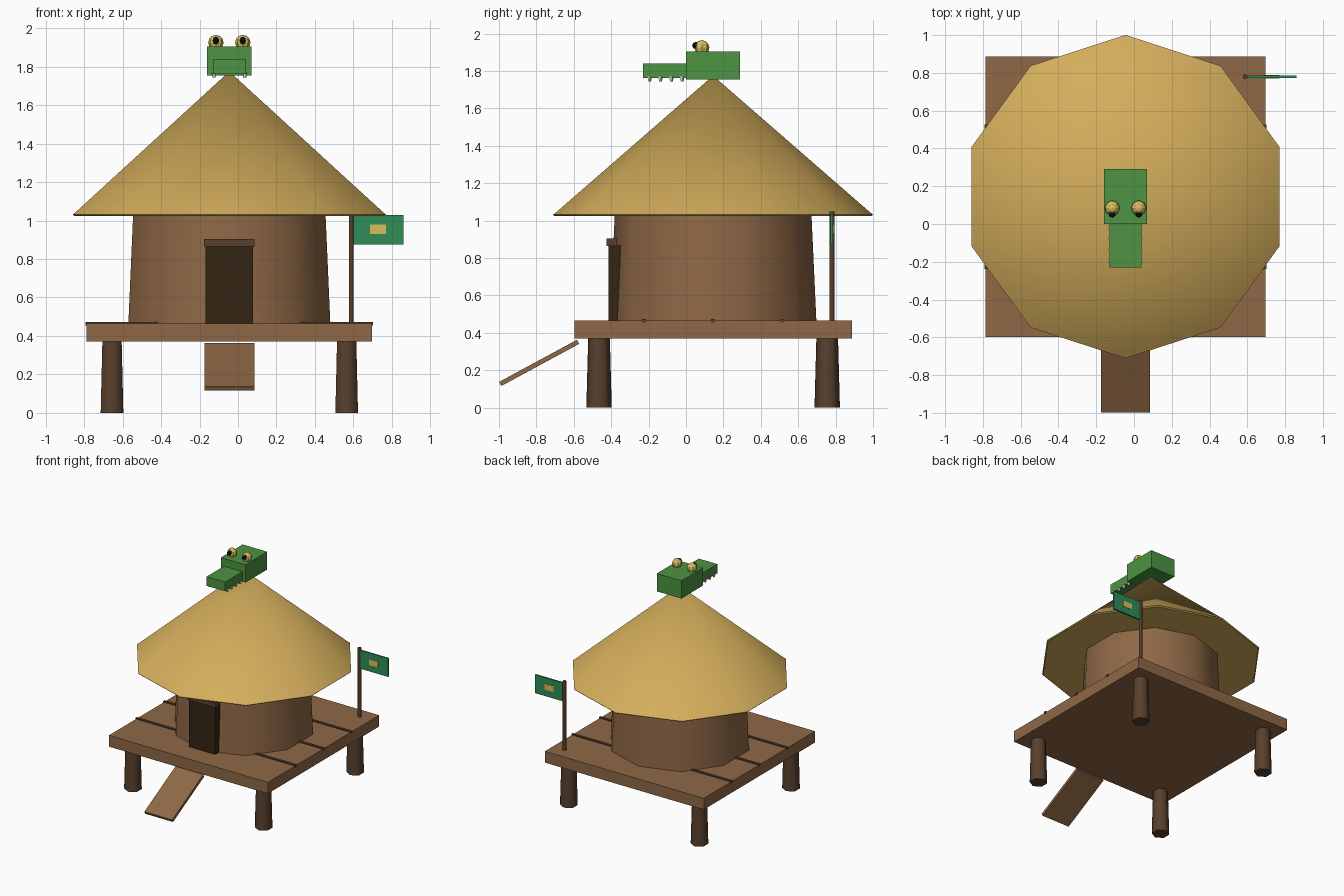
import bpy, bmesh, math
from mathutils import Matrix, Vector

if "Cube" in bpy.data.objects:
    bpy.data.objects.remove(bpy.data.objects["Cube"], do_unlink=True)

CX, CY = -0.045, 0.145   # hut axis
DECK = 0.465             # deck top height


def material(name, r, g, b):
    linear = [((c / 255 + 0.055) / 1.055) ** 2.4 for c in (r, g, b)] + [1]
    m = bpy.data.materials.new(name)
    m.use_nodes = True
    m.diffuse_color = linear
    m.node_tree.nodes["Principled BSDF"].inputs["Base Color"].default_value = linear
    return m


wood = material("wood", 143, 104, 70)
dark_wood = material("dark wood", 88, 64, 45)
thatch = material("thatch", 211, 173, 91)
doorway = material("doorway", 50, 37, 18)
leaf_green = material("leaf green", 77, 147, 67)
flag_green = material("flag green", 46, 141, 88)
yellow = material("yellow", 214, 190, 92)
ivory = material("ivory", 226, 223, 208)
black = material("black", 20, 19, 17)


def finish(name, bm, mat, smooth=0):
    bmesh.ops.recalc_face_normals(bm, faces=bm.faces)
    mesh = bpy.data.meshes.new(name)
    bm.to_mesh(mesh)
    bm.free()
    mesh.materials.append(mat)
    ob = bpy.data.objects.new(name, mesh)
    bpy.context.collection.objects.link(ob)
    if smooth:
        bpy.ops.object.select_all(action="DESELECT")
        ob.select_set(True)
        bpy.context.view_layer.objects.active = ob
        bpy.ops.object.shade_smooth_by_angle(angle=math.radians(smooth))
    return ob


def box(name, mat, x, y, z):
    """Box from (low, high) pairs on each axis."""
    bm = bmesh.new()
    size = [b - a for a, b in (x, y, z)]
    mid = [(a + b) / 2 for a, b in (x, y, z)]
    bmesh.ops.create_cube(bm, size=1, matrix=Matrix.Translation(mid) @ Matrix.Diagonal(size + [1]))
    return finish(name, bm, mat)


def lathe(name, mat, x, y, profile, sides, smooth=0):
    """Closed solid of revolution with a corner on the y axis; radius 0 makes a tip."""
    bm = bmesh.new()
    rings = []
    for r, z in profile:
        angles = [math.pi / 2 + math.tau * i / sides for i in range(sides if r else 1)]
        rings.append([bm.verts.new((x + r * math.cos(a), y + r * math.sin(a), z)) for a in angles])
    for low, high in zip(rings, rings[1:]):
        for i in range(sides):
            j = (i + 1) % sides
            if len(high) == 1:
                bm.faces.new((low[i], low[j], high[0]))
            elif len(low) == 1:
                bm.faces.new((low[0], high[j], high[i]))
            else:
                bm.faces.new((low[i], low[j], high[j], high[i]))
    for ring in (rings[0], rings[-1]):
        if len(ring) > 1:
            bm.faces.new(ring)
    return finish(name, bm, mat, smooth)


def ball(name, mat, centre, r, u, v):
    bm = bmesh.new()
    bmesh.ops.create_uvsphere(bm, u_segments=u, v_segments=v, radius=r,
                              matrix=Matrix.Translation(centre))
    return finish(name, bm, mat)


def around(c, half):
    return (c - half, c + half)


# Platform on four tapered stilts
box("deck", wood, around(CX, 0.742), around(CY, 0.742), (0.37, DECK))
for sx, side in ((1, "left"), (-1, "right")):
    for sy, end in ((1, "back"), (-1, "front")):
        lathe(f"{end}_{side}_stilt", dark_wood, CX + sx * 0.61, CY + sy * 0.61,
              [(0.068, 0), (0.058, 0.37)], 6, 65)

# Dark seams between the deck planks
for i in (-1, 0, 1):
    box(f"deck_seam_{i + 2}", dark_wood, around(CX, 0.747), around(CY + i * 0.371, 0.011),
        (DECK - 0.01, DECK + 0.008))

# Sloping entrance plank
start, end = Vector((CX, -0.993, 0.127)), Vector((CX, -0.577, 0.352))
slope = end - start
ramp = box("ramp", wood, around(0, 0.13), around(0, slope.length / 2), around(0, 0.0125))
ramp.location = (start + end) / 2
ramp.rotation_euler.x = math.atan2(slope.z, slope.y)

# Round hut with a conical thatched roof and thin eave lip
lathe("hut_wall", wood, CX, CY, [(0.552, DECK), (0.526, 1.03)], 10, 40)
lathe("roof", thatch, CX, CY, [(0.848, 1.024), (0.856, 1.032), (0.842, 1.042), (0, 1.775)], 10, 28)

# Doorway and lintel
box("door", doorway, around(CX, 0.123), (-0.415, -0.35), (DECK, 0.868))
box("lintel", dark_wood, around(CX, 0.132), (-0.425, -0.37), (0.865, 0.905))

# Flag on a pole at the back left corner
lathe("flag_pole", dark_wood, 0.588, 0.78, [(0.014, DECK), (0.014, 1.048)], 6, 65)
box("flag", flag_green, (0.6, 0.86), around(0.78, 0.007), (0.875, 1.03))
box("flag_patch", yellow, (0.685, 0.77), around(0.78, 0.01), (0.93, 0.98))

# Reptile head on the roof peak
box("skull", leaf_green, around(CX, 0.115), (0, 0.29), (1.755, 1.905))
box("snout", leaf_green, around(CX, 0.086), (-0.23, 0.0), (1.762, 1.84))
for sx, side in ((1, "left"), (-1, "right")):
    x = CX + sx * 0.07
    ball(f"{side}_eye", yellow, (x, 0.085, 1.925), 0.04, 8, 6)
    ball(f"{side}_pupil", black, (x, 0.053, 1.936), 0.02, 6, 4)
    for i in range(4):
        lathe(f"{side}_tooth_{i + 1}", ivory, CX + sx * 0.08, -0.195 + i * 0.058,
              [(0.008, 1.743), (0.013, 1.77)], 5)
